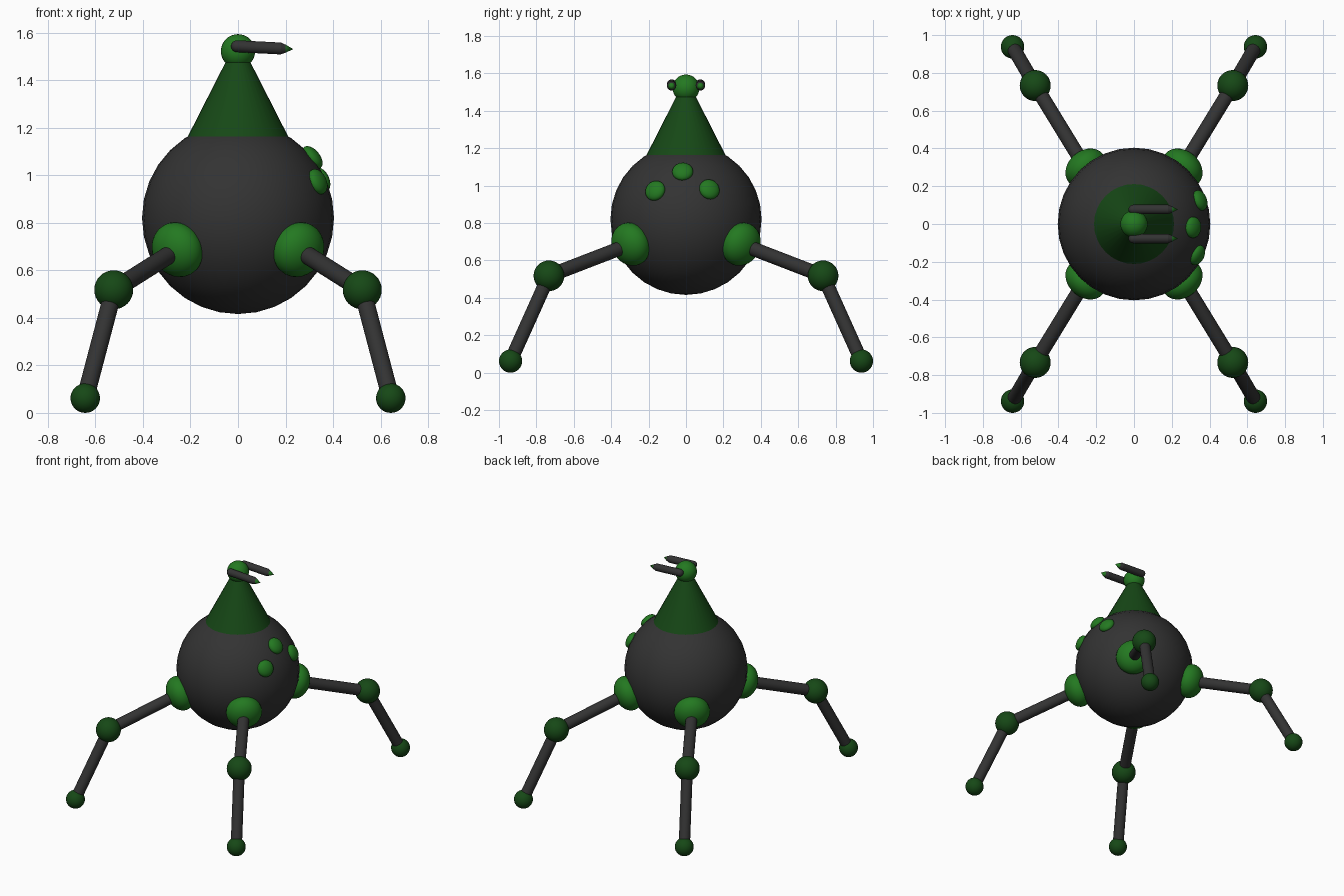
import bpy
import math
from mathutils import Vector

if "Cube" in bpy.data.objects:
    bpy.data.objects.remove(bpy.data.objects["Cube"])


def material(name, rgb):
    m = bpy.data.materials.new(name)
    m.diffuse_color = (*rgb, 1)
    m.use_nodes = True
    m.node_tree.nodes["Principled BSDF"].inputs["Base Color"].default_value = m.diffuse_color
    return m


DARK = material("dark_grey", (0.033, 0.033, 0.033))
GREEN = material("bright_green", (0.017, 0.19, 0.015))
DEEP = material("deep_green", (0.008, 0.065, 0.008))


def finish(name, mat):
    ob = bpy.context.object
    ob.name = name
    ob.data.materials.append(mat)
    bpy.ops.object.shade_smooth_by_angle(angle=math.radians(40))
    return ob


def ball(name, mat, pos, r, normal=None, thick=None):
    """Sphere, or a button flattened along its normal."""
    bpy.ops.mesh.primitive_uv_sphere_add(segments=32, ring_count=16, radius=1, location=pos)
    ob = finish(name, mat)
    ob.scale = (r, r, thick or r)
    if normal is not None:
        ob.rotation_mode = 'QUATERNION'
        ob.rotation_quaternion = Vector(normal).to_track_quat('Z', 'Y')
    return ob


def rod(name, mat, a, b, r1, r2=None):
    """Round bar or cone from a to b."""
    a, b = Vector(a), Vector(b)
    bpy.ops.mesh.primitive_cone_add(vertices=32, radius1=r1, radius2=r1 if r2 is None else r2,
                                    depth=(b - a).length, location=(a + b) / 2)
    ob = finish(name, mat)
    ob.rotation_mode = 'QUATERNION'
    ob.rotation_quaternion = (b - a).to_track_quat('Z', 'Y')
    return ob


# Body, neck and head
C = Vector((0, 0, 0.82))
R = 0.404
ball("body", DARK, C, R)
rod("neck_cone", DEEP, (0, 0, 1.162), (0, 0, 1.50), 0.212, 0.04)
ball("head", GREEN, (0, 0, 1.522), 0.072)

# Twin barrels on the head
for side, s in (("front", -1), ("back", 1)):
    def p(x):
        return (x, 0.077 * s, 1.543 - 0.052 * x)
    ball(side + "_barrel_end", DARK, p(-0.004), 0.025)
    rod(side + "_barrel", DARK, p(-0.004), p(0.18), 0.025)
    rod(side + "_barrel_taper", DARK, p(0.18), p(0.2), 0.025, 0.017)
    rod(side + "_barrel_tip", GREEN, p(0.2), p(0.233), 0.017, 0)

# Buttons on the right side of the body
for i, (y, z) in enumerate([(-0.165, 0.973), (-0.018, 1.075), (0.125, 0.98)]):
    n = Vector((math.sqrt(R * R - y * y - (z - C.z) ** 2), y, z - C.z))
    ball(f"button_{i + 1}", GREEN, C + n, 0.056, n, 0.032)

# Four jointed legs
for fb, sy in (("front", -1), ("back", 1)):
    for lr, sx in (("left", -1), ("right", 1)):
        tag = f"{fb}_{lr}_"
        hip = Vector((0.255 * sx, 0.295 * sy, 0.687))
        knee = Vector((0.523 * sx, 0.733 * sy, 0.518))
        foot = Vector((0.643 * sx, 0.938 * sy, 0.062))
        ball(tag + "hip", GREEN, hip, 0.118, hip - C, 0.09)
        rod(tag + "upper_leg", DARK, hip, knee, 0.038)
        ball(tag + "knee", DEEP, knee, 0.082)
        rod(tag + "lower_leg", DARK, knee, foot, 0.037)
        ball(tag + "foot", DEEP, foot, 0.062)
